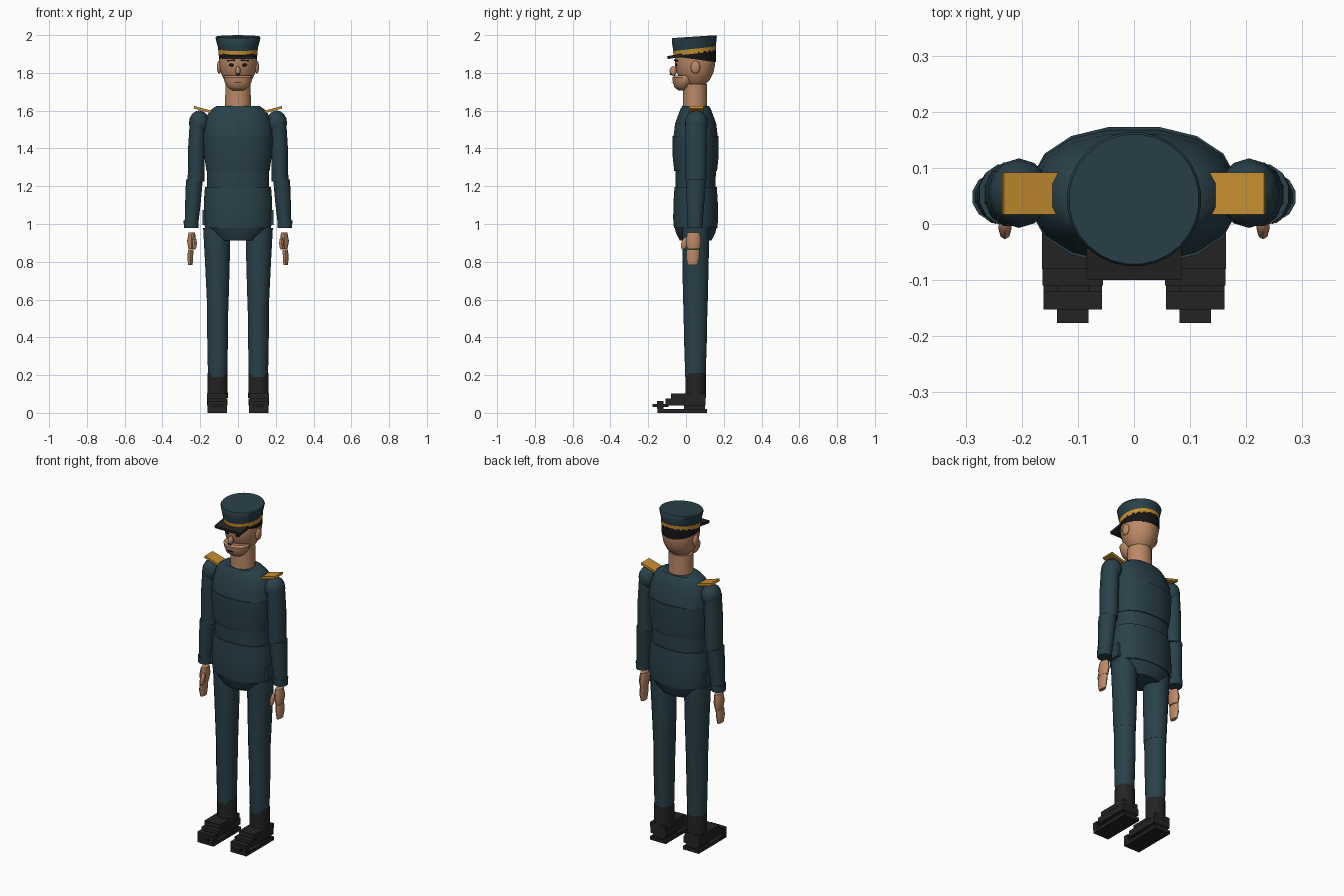
import bpy, bmesh, math
from mathutils import Matrix, Euler


def material(name, rgb):
    m = bpy.data.materials.new(name)
    m.diffuse_color = (*rgb, 1)
    return m


NAVY = material("navy cloth", (0.022, 0.052, 0.066))
GOLD = material("gold trim", (0.56, 0.27, 0.03))
SKIN = material("skin", (0.50, 0.25, 0.135))
BLACK = material("black leather", (0.017, 0.017, 0.017))
DARK = material("dark hair", (0.008, 0.007, 0.007))


def finish(name, bm, mat, angle=40):
    bmesh.ops.recalc_face_normals(bm, faces=bm.faces)
    me = bpy.data.meshes.new(name)
    bm.to_mesh(me)
    bm.free()
    me.materials.append(mat)
    ob = bpy.data.objects.new(name, me)
    bpy.context.collection.objects.link(ob)
    bpy.ops.object.select_all(action='DESELECT')
    ob.select_set(True)
    bpy.context.view_layer.objects.active = ob
    bpy.ops.object.shade_smooth_by_angle(angle=math.radians(angle))
    return ob


def loft(name, mat, rings, n=16, power=2.0, side=1):
    """Closed skin over rings (x, y, z, rx, ry, tilt)."""
    bm = bmesh.new()
    loops = []
    for x, y, z, rx, ry, *t in rings:
        tilt = t[0] if t else 0
        loop = []
        for i in range(n):
            a = 2 * math.pi * (i + 0.5) / n
            c, s = math.cos(a), math.sin(a)
            dx = math.copysign(abs(c) ** (2 / power), c) * rx
            dy = math.copysign(abs(s) ** (2 / power), s) * ry
            loop.append(bm.verts.new((side * (x + dx), y + dy, z + tilt * dy)))
        loops.append(loop)
    for a, b in zip(loops, loops[1:]):
        for i in range(n):
            j = (i + 1) % n
            bm.faces.new((a[i], a[j], b[j], b[i]))
    bm.faces.new(loops[0])
    bm.faces.new(loops[-1])
    return finish(name, bm, mat)


def box(name, mat, loc, size, rot=(0, 0, 0)):
    bm = bmesh.new()
    bmesh.ops.create_cube(bm, size=1)
    bm.transform(Matrix.LocRotScale(loc, Euler(rot), size))
    return finish(name, bm, mat)


def ball(name, mat, loc, radii, rot=(0, 0, 0), n=12):
    bm = bmesh.new()
    bmesh.ops.create_uvsphere(bm, u_segments=n, v_segments=8, radius=1)
    bm.transform(Matrix.LocRotScale(loc, Euler(rot), radii))
    return finish(name, bm, mat, 60)


# Jacket: stacked overlapping bands
CY = 0.051
loft("hips", NAVY, [(0, CY, .912, .10, .085), (0, CY, .95, .145, .105),
                    (0, CY, .99, .175, .115)], 16, 2.3)
loft("jacket_skirt", NAVY, [(0, CY, .98, .178, .117), (0, CY, 1.03, .184, .121),
                            (0, CY, 1.12, .184, .119), (0, CY, 1.195, .178, .114)], 16, 2.3)
loft("waist", NAVY, [(0, CY, 1.18, .166, .107), (0, CY, 1.29, .168, .109)], 16, 2.3)
loft("jacket_middle", NAVY, [(0, CY, 1.28, .170, .115), (0, CY, 1.36, .182, .124),
                             (0, CY, 1.465, .187, .124)], 16, 2.3)
loft("chest", NAVY, [(0, CY, 1.455, .186, .120), (0, CY, 1.53, .180, .111),
                     (0, CY, 1.58, .163, .093), (0, CY, 1.605, .145, .083),
                     (0, CY, 1.625, .115, .072)], 16, 2.3)

# Neck and head
loft("neck", SKIN, [(0, .048, 1.60, .07, .066), (0, .048, 1.74, .068, .064)])
loft("head", SKIN, [(0, .052, 1.735, .05, .045), (0, .05, 1.76, .073, .075),
                    (0, .048, 1.80, .092, .098), (0, .048, 1.85, .101, .108),
                    (0, .048, 1.905, .10, .108)], 20)
loft("jaw", SKIN, [(0, -.022, 1.708, .032, .02), (0, -.018, 1.724, .056, .044),
                   (0, -.013, 1.75, .072, .057), (0, -.013, 1.775, .077, .06),
                   (0, -.01, 1.785, .07, .054)], 20)
ball("nose", SKIN, (0, -.068, 1.81), (.013, .019, .026))
box("mouth", DARK, (0, -.073, 1.748), (.035, .006, .004))
for s in (-1, 1):
    ball("ear", SKIN, (s * .1, .05, 1.83), (.012, .026, .034))
    ball("eye", DARK, (s * .034, -.052, 1.842), (.013, .007, .008))
    box("eyebrow", DARK, (s * .037, -.054, 1.866), (.042, .009, .007), (0, s * .08, s * .3))
    ball("nostril", DARK, (s * .006, -.08, 1.793), (.005, .005, .005), n=8)

# Cap with band and peak
loft("hair", DARK, [(0, .048, 1.872, .102, .111, -.14), (0, .048, 1.91, .104, .112, .1)], 20)
loft("cap_band", GOLD, [(0, .046, 1.902, .104, .113, .11), (0, .046, 1.928, .106, .115, .11)], 24)
loft("cap_crown", NAVY, [(0, .045, 1.922, .103, .112, .09), (0, .044, 1.955, .112, .117, .08),
                         (0, .044, 1.985, .120, .120, .065), (0, .044, 1.992, .116, .116, .065)], 28)
box("cap_peak", BLACK, (0, -.036, 1.891), (.17, .126, .016), (.16, 0, 0))

for s in (-1, 1):
    # Arm
    ball("shoulder", NAVY, (s * .205, .055, 1.535), (.055, .062, .066))
    loft("upper_arm", NAVY, [(.222, .053, 1.225, .046, .056), (.220, .053, 1.40, .046, .059),
                             (.213, .053, 1.54, .044, .058)], 12, side=s)
    loft("forearm", NAVY, [(.247, .048, .99, .037, .039), (.238, .05, 1.12, .043, .049),
                           (.231, .053, 1.235, .046, .055)], 12, side=s)
    loft("cuff", NAVY, [(.248, .048, .978, .04, .041), (.248, .048, 1.018, .041, .043)], 12, side=s)
    # Hand
    loft("palm", SKIN, [(.247, .04, .868, .016, .034), (.247, .04, .91, .024, .04),
                        (.244, .04, .955, .018, .033)], 10, side=s)
    loft("fingers", SKIN, [(.252, .035, .782, .012, .026), (.253, .036, .82, .016, .035),
                           (.25, .038, .866, .015, .034)], 10, side=s)
    ball("thumb", SKIN, (s * .23, -.006, .898), (.012, .019, .036), (-.35, 0, 0), 8)
    # Shoulder board, rising outwards
    box("shoulder_board", GOLD, (s * .185, .054, 1.605), (.1, .075, .013), (0, -s * .27, 0))
    # Side pocket flap
    box("pocket_flap", NAVY, (s * .178, .05, 1.035), (.022, .08, .08))
    # Leg
    loft("thigh", NAVY, [(.107, .049, .575, .058, .067), (.109, .051, .78, .066, .070),
                         (.112, .052, .98, .074, .073)], 16, side=s)
    loft("shin", NAVY, [(.108, .05, .19, .052, .055), (.108, .05, .40, .056, .062),
                        (.107, .05, .59, .057, .065)], 16, side=s)
    # Boot: shaft, sole and stepped foot
    loft("boot_shaft", BLACK, [(.108, .051, .08, .055, .055), (.108, .051, .21, .054, .055)], 16, side=s)
    box("boot_sole", BLACK, (s * .109, -.02, .01), (.104, .26, .02))
    box("boot_heel", BLACK, (s * .109, .045, .03), (.08, .11, .03))
    box("boot_foot", BLACK, (s * .109, -.003, .057), (.108, .213, .038))
    box("boot_instep", BLACK, (s * .114, .012, .088), (.1, .185, .028))
    box("boot_toe", BLACK, (s * .109, -.136, .042), (.104, .033, .042))
    box("boot_tip", BLACK, (s * .109, -.135, .038), (.056, .083, .016))
